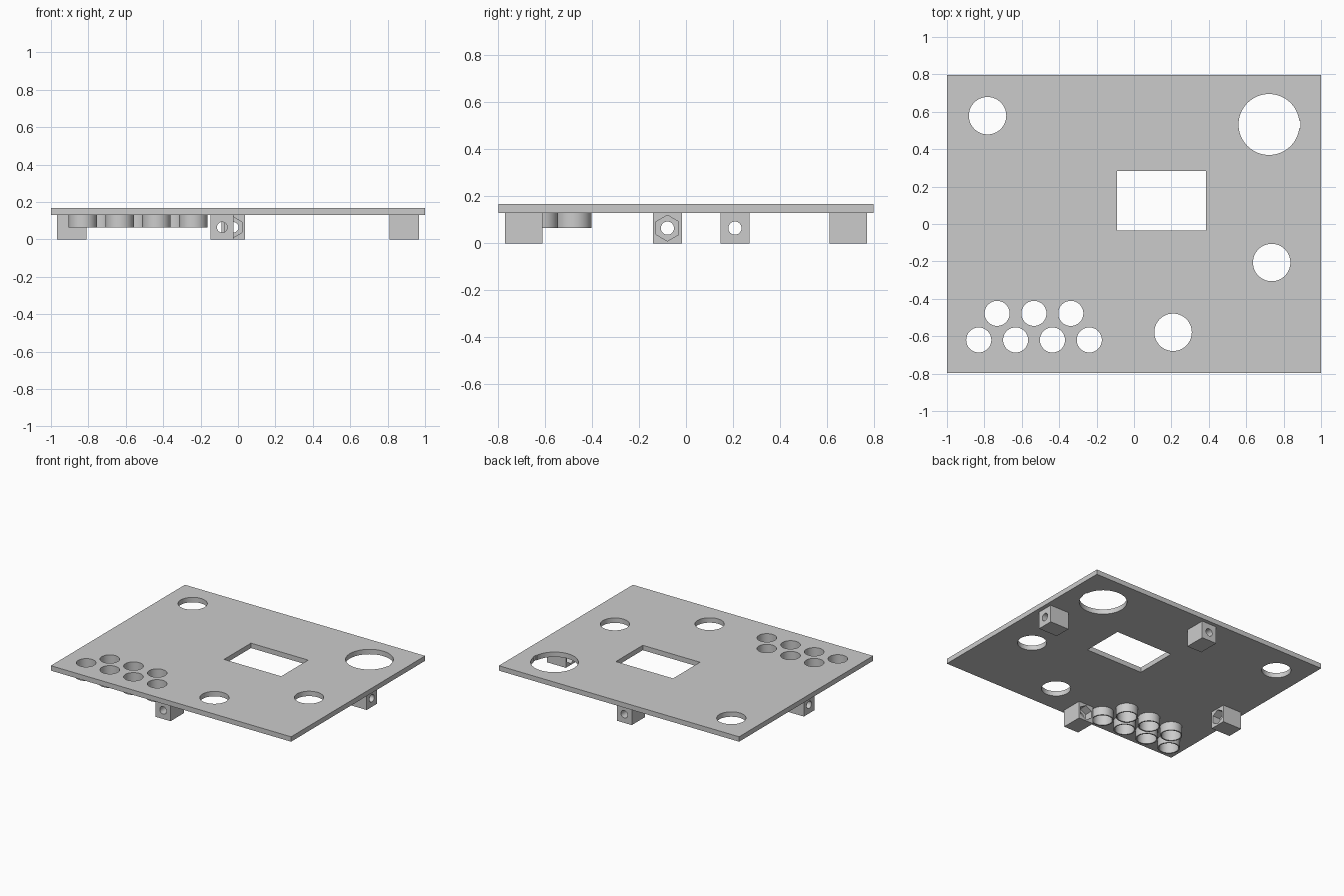
import bpy
from math import radians

if "Cube" in bpy.data.objects:
    bpy.data.objects.remove(bpy.data.objects["Cube"], do_unlink=True)

PLATE_BOTTOM, PLATE_TOP = 0.13, 0.167

grey = bpy.data.materials.new("light_grey")
grey.use_nodes = True
colour = (0.6, 0.6, 0.6, 1)
grey.diffuse_color = colour
grey.node_tree.nodes["Principled BSDF"].inputs["Base Color"].default_value = colour


def box(name, x, y, z):
    """Box from (low, high) ranges."""
    bpy.ops.mesh.primitive_cube_add(size=1)
    ob = bpy.context.object
    ob.name = name
    ranges = (x, y, z)
    ob.location = [(a + b) / 2 for a, b in ranges]
    ob.scale = [b - a for a, b in ranges]
    bpy.ops.object.transform_apply(location=True, rotation=True, scale=True)
    return ob


def cylinder(name, r, depth, location, sides=64, along_y=False):
    bpy.ops.mesh.primitive_cylinder_add(
        vertices=sides, radius=r, depth=depth, location=location,
        rotation=(radians(90) if along_y else 0, 0, 0))
    ob = bpy.context.object
    ob.name = name
    bpy.ops.object.transform_apply(location=True, rotation=True, scale=True)
    return ob


def cut(ob, cutter):
    """Subtract the cutter for good and delete it."""
    mod = ob.modifiers.new("cut", 'BOOLEAN')
    mod.operation, mod.solver, mod.object = 'DIFFERENCE', 'EXACT', cutter
    bpy.ops.object.select_all(action='DESELECT')
    bpy.context.view_layer.objects.active = ob
    ob.select_set(True)
    bpy.ops.object.modifier_apply(modifier=mod.name)
    bpy.data.objects.remove(cutter, do_unlink=True)


def finish(ob):
    ob.data.materials.clear()
    ob.data.materials.append(grey)
    bpy.ops.object.select_all(action='DESELECT')
    bpy.context.view_layer.objects.active = ob
    ob.select_set(True)
    bpy.ops.object.shade_smooth_by_angle(angle=radians(30))


# Button positions: two staggered rows
PITCH = 0.197
buttons = [(-0.83 + i * PITCH, -0.62) for i in range(4)]
buttons += [(-0.732 + i * PITCH, -0.478) for i in range(3)]
BUTTON_R = 0.067

# Panel with window, large round opening and smaller holes
panel = box("panel", (-1, 1), (-0.797, 0.797), (PLATE_BOTTOM, PLATE_TOP))
cut(panel, box("window_cutter", (-0.091, 0.385), (-0.036, 0.284), (0, 1)))
holes = [(0.722, 0.532, 0.163), (-0.783, 0.579, 0.1),
         (0.736, -0.206, 0.1), (0.209, -0.579, 0.1)]
holes += [(x, y, BUTTON_R) for x, y in buttons]
for x, y, r in holes:
    cut(panel, cylinder("hole_cutter", r, 1, (x, y, 0)))
cut(panel, box("notch_cutter", (0.8, 0.89), (0.512, 0.552), (0, 1)))
finish(panel)

# Guide tubes under the button holes
for i, (x, y) in enumerate(buttons):
    z = (0.065 + PLATE_BOTTOM) / 2
    tube = cylinder(f"button_tube_{i + 1}", 0.076, PLATE_BOTTOM - 0.065, (x, y, z))
    cut(tube, cylinder("tube_cutter", BUTTON_R, 1, (x, y, 0)))
    finish(tube)

# Mounting lugs: bolt hole from outside, hexagonal nut pocket inside
lugs = [("front_lug", -0.085, -0.69, 0), ("back_lug", -0.025, 0.69, 180),
        ("left_lug", 0.89, 0.208, 90), ("right_lug", -0.89, -0.079, -90)]
for name, x, y, turn in lugs:
    lug = box(name, (-0.062, 0.062), (-0.079, 0.079), (0, PLATE_BOTTOM))
    cut(lug, cylinder("bolt_cutter", 0.028, 1, (0, 0, 0.065), 32, True))
    cut(lug, cylinder("nut_cutter", 0.055, 0.12, (0, 0.079, 0.065), 6, True))
    lug.location = (x, y, 0)
    lug.rotation_euler.z = radians(turn)
    finish(lug)
